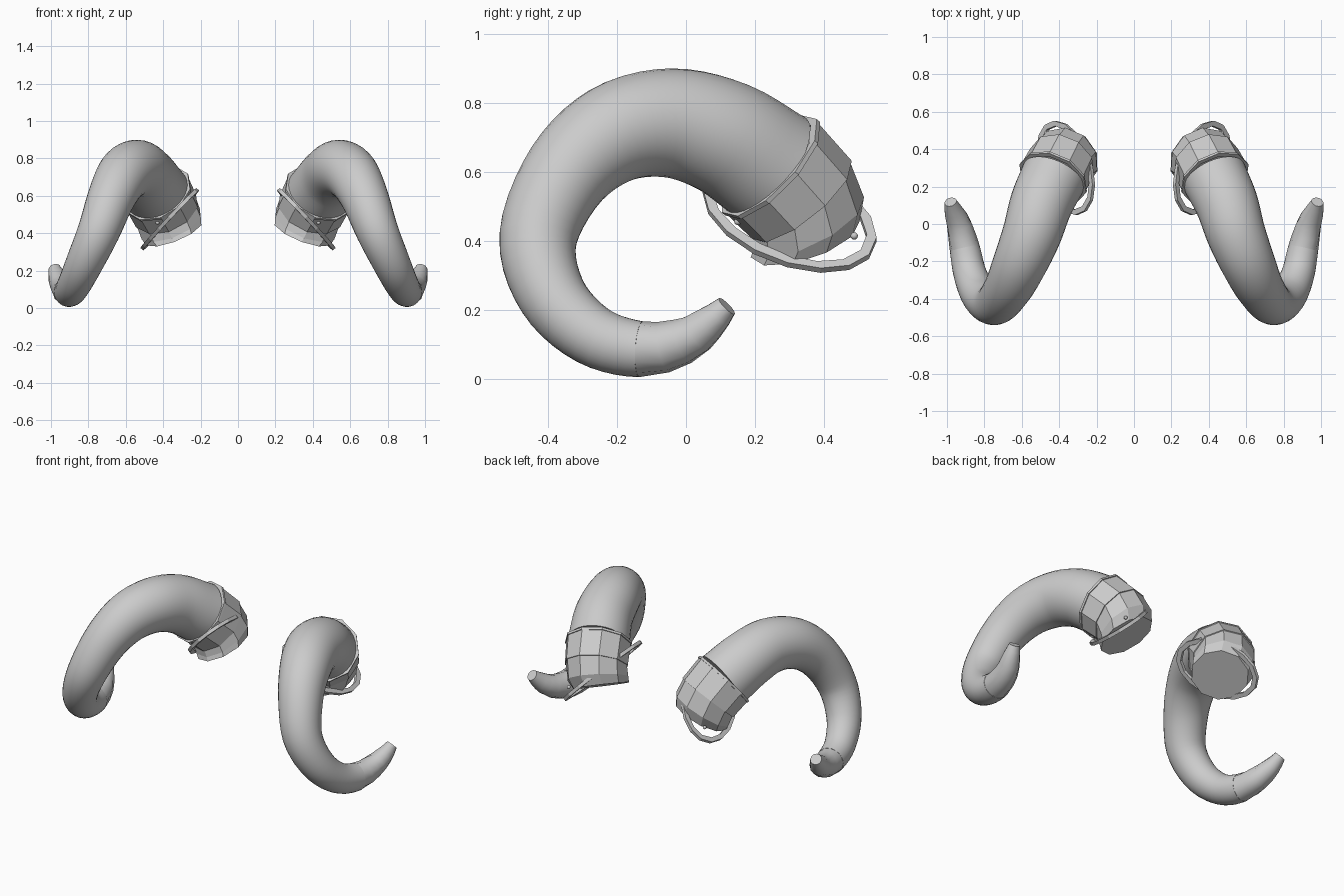
import bpy, bmesh, math
from mathutils import Vector

if "Cube" in bpy.data.objects:
    bpy.data.objects.remove(bpy.data.objects["Cube"])

# Centreline of the right horn: x, y, z, radius (root to tip)
PATH = [(.43, .25, .61, .176), (.495, .11, .70, .168), (.545, -.05, .742, .158),
        (.61, -.21, .71, .145), (.675, -.345, .595, .128), (.745, -.428, .41, .113),
        (.82, -.388, .243, .1), (.875, -.272, .128, .089), (.905, -.13, .087, .081),
        (.933, -.01, .11, .068), (.963, .065, .16, .052), (.981, .118, .212, .033)]
ROOT = [(.43, .25, .61, .187), (.39, .335, .52, .186)]
PTS = [Vector(p) for p in PATH]


def sample(t):
    """Catmull-Rom point and radius on the path."""
    i = min(int(t), len(PTS) - 2)
    u = t - i
    b, c = PTS[i], PTS[i + 1]
    a = PTS[i - 1] if i else 2 * b - c
    d = PTS[i + 2] if i + 2 < len(PTS) else 2 * c - b
    return .5 * (2 * b + (c - a) * u + (2 * a - 5 * b + 4 * c - d) * u * u
                 + (3 * b - a - 3 * c + d) * u ** 3)


def finish(name, bm, smooth):
    bmesh.ops.recalc_face_normals(bm, faces=bm.faces)
    me = bpy.data.meshes.new(name)
    bm.to_mesh(me)
    bm.free()
    ob = bpy.data.objects.new(name, me)
    bpy.context.collection.objects.link(ob)
    for p in me.polygons:
        p.use_smooth = smooth
    # mirrored partner on the other side of the head
    mod = ob.modifiers.new("Mirror", 'MIRROR')
    mod.use_mirror_merge = False
    return ob


def loft(name, stations, sides, smooth=False, phase=0.0):
    """Skin circles given as (centre, radius, normal), with end caps."""
    bm = bmesh.new()
    rings = []
    for c, r, n in stations:
        n = n.normalized()
        u = Vector((1, .3, 0))
        u = (u - n * u.dot(n)).normalized()
        v = n.cross(u)
        rings.append([bm.verts.new(c + r * (math.cos(a) * u + math.sin(a) * v))
                      for a in (phase + math.tau * k / sides for k in range(sides))])
    for r0, r1 in zip(rings, rings[1:]):
        for k in range(sides):
            j = (k + 1) % sides
            bm.faces.new((r0[k], r0[j], r1[j], r1[k]))
    caps = [bm.faces.new(rings[0]), bm.faces.new(rings[-1])]
    ob = finish(name, bm, smooth)
    for i in (len(ob.data.polygons) - 2, len(ob.data.polygons) - 1):
        ob.data.polygons[i].use_smooth = False
    return ob


def along(t0, t1, n):
    out = []
    for k in range(n + 1):
        t = t0 + (t1 - t0) * k / n
        p = sample(t)
        tan = sample(min(t + .05, 11)) - sample(max(t - .05, 0))
        out.append((p.xyz, p.w, tan.xyz))
    return out


# Smooth curled horn and its faceted tip
loft("horn", along(0, 8, 40), 32, True)
loft("horn_tip", along(8, 11, 6), 12, True)

# Faceted collar band round the root
d0, d1 = Vector((.35, -.68, .64)), Vector((.32, -.6, .73))
c0, c1 = Vector((.43, .25, .61)), Vector((.385, .335, .52))
loft("collar", [(c0, .176, d0), (c0, .188, d0), (c1, .184, d1), (c1, .168, d1)], 10)

# Root stump ending in a flat cut
cut = Vector((.35, -.3, .88))
loft("horn_root", [(c1, .178, d1), (Vector((.36, .355, .45)), .178, Vector((.35, -.42, .84))),
                   (Vector((.345, .345, .405)), .166, cut)], 10)

# Thin rim at the top of the collar
bm = bmesh.new()


def band(bm, centre, U, V, w, h, n):
    """Flat rectangular hoop spanned by the half axes U and V."""
    N = U.cross(V).normalized()
    secs = []
    for k in range(n):
        a = math.tau * k / n
        e = math.cos(a) * U + math.sin(a) * V
        o = e.normalized()
        secs.append([bm.verts.new(centre + e + o * s * w + N * q * h)
                     for s, q in ((0, -.5), (0, .5), (-1, .5), (-1, -.5))])
    for k in range(n):
        A, B = secs[k], secs[(k + 1) % n]
        for i in range(4):
            j = (i + 1) % 4
            bm.faces.new((A[i], A[j], B[j], B[i]))


n = d0.normalized()
u = (Vector((1, .3, 0)) - n * Vector((1, .3, 0)).dot(n)).normalized()
band(bm, c0 + n * .006, u * .194, n.cross(u) * .194, .025, .014, 10)
finish("collar_rim", bm, False)

# Loose tilted ring hanging round the root
bm = bmesh.new()
band(bm, Vector((.365, .3, .475)), Vector((.0, .235, -.01)), Vector((.15, .09, -.16)), .03, .02, 16)
finish("tilted_ring", bm, False)

# Small rivets
bm = bmesh.new()
for p in ((.43, .15, .457), (.47, .487, .415)):
    r = bmesh.ops.create_icosphere(bm, subdivisions=2, radius=.011)
    bmesh.ops.translate(bm, verts=r["verts"], vec=p)
finish("rivets", bm, True)
